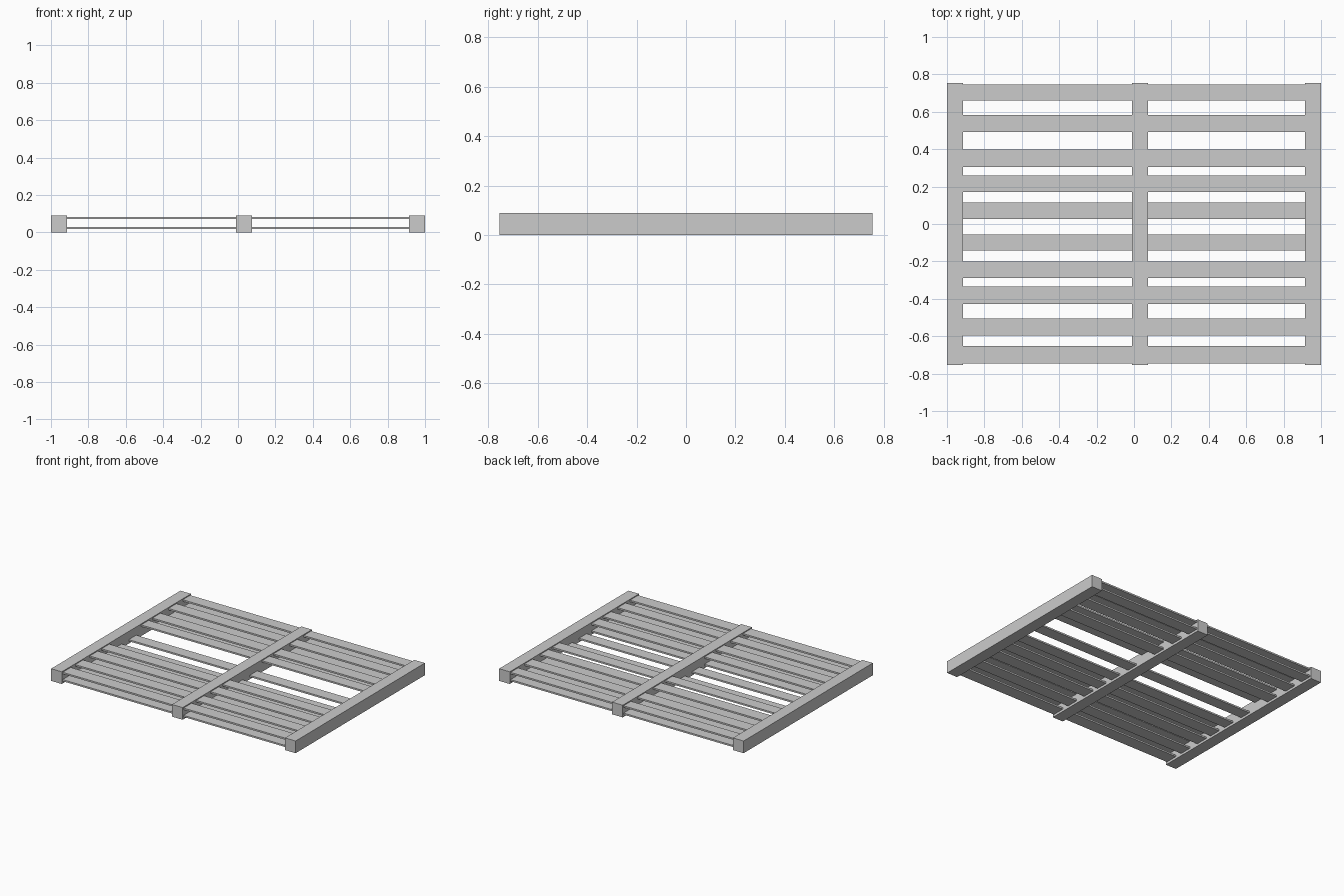
import bpy

if "Cube" in bpy.data.objects:
    bpy.data.objects.remove(bpy.data.objects["Cube"])


def box(name, x0, x1, y0, y1, z0, z1):
    bpy.ops.mesh.primitive_cube_add(
        size=1, location=((x0 + x1) / 2, (y0 + y1) / 2, (z0 + z1) / 2))
    ob = bpy.context.object
    ob.name = name
    ob.scale = (x1 - x0, y1 - y0, z1 - z0)
    bpy.ops.object.transform_apply(location=False, rotation=False, scale=True)
    return ob


# Three full-height beams running front to back (middle one is off-centre)
BEAM_W = 0.087
for name, x in (("left_beam", -1.0), ("middle_beam", -0.011),
                ("right_beam", 1.0 - BEAM_W)):
    box(name, x, x + BEAM_W, -0.755, 0.755, 0.0, 0.09)

# Unevenly spaced slats: (back edge, front edge, layers present)
SLATS = [
    (0.746, 0.659, "UL"),
    (0.584, 0.491, "UL"),
    (0.399, 0.304, "UL"),
    (0.259, 0.172, "U"),
    (0.115, 0.028, "L"),
    (-0.056, -0.143, "L"),
    (-0.200, -0.290, "UL"),
    (-0.335, -0.429, "UL"),
    (-0.506, -0.597, "UL"),
    (-0.651, -0.745, "UL"),
]
LAYERS = {"U": ("upper_slat", 0.071, 0.083), "L": ("lower_slat", 0.017, 0.029)}

for back, front, layers in SLATS:
    for key in layers:
        name, z0, z1 = LAYERS[key]
        box(name, -0.915, 0.915, front, back, z0, z1)
